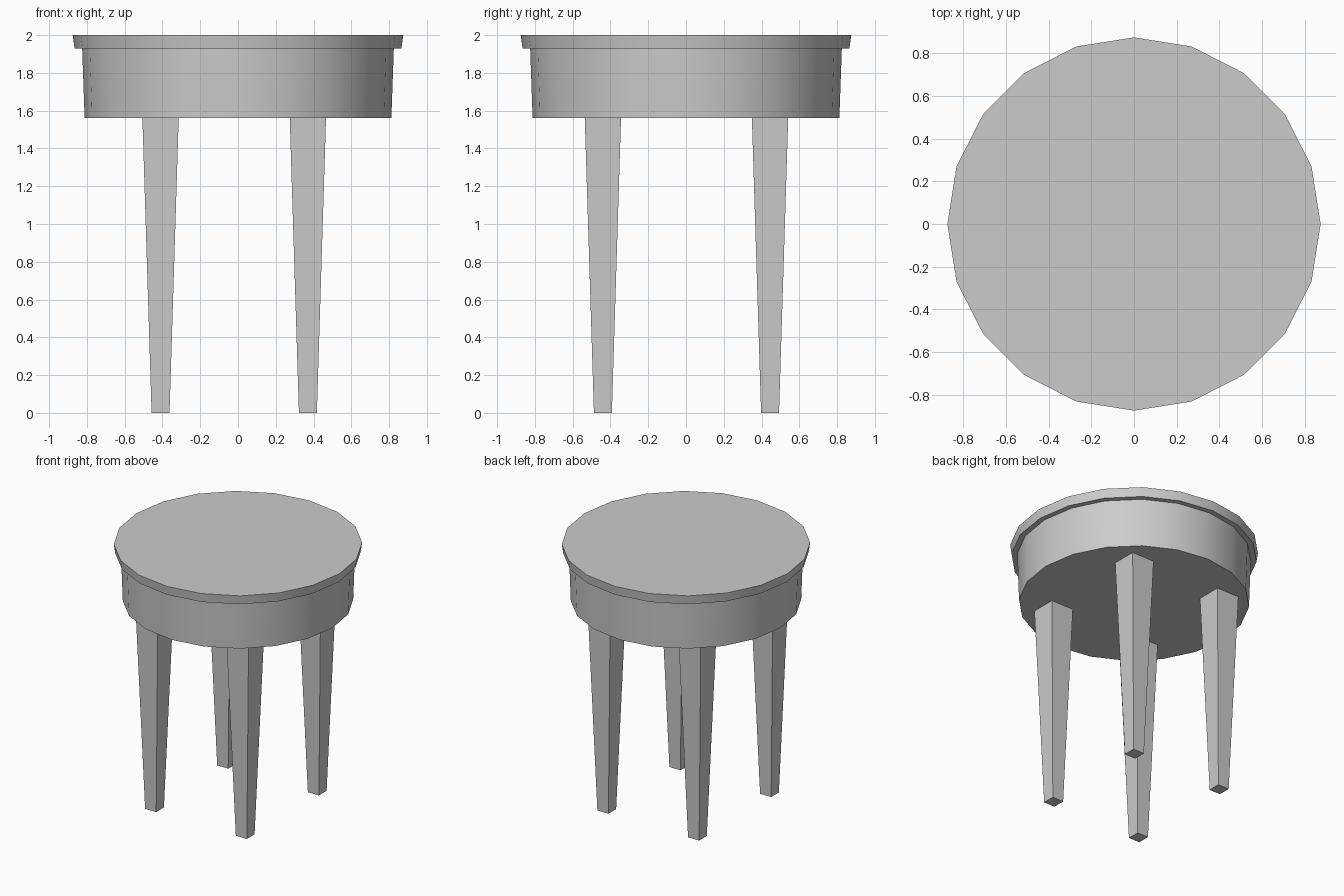
import bpy
import math

if "Cube" in bpy.data.objects:
    bpy.data.objects.remove(bpy.data.objects["Cube"])


def tapered(name, sides, r_bottom, r_top, z0, z1, x=0, y=0, turn=0, smooth=False):
    """Tapered prism standing between heights z0 and z1."""
    bpy.ops.mesh.primitive_cone_add(
        vertices=sides, radius1=r_bottom, radius2=r_top, depth=z1 - z0,
        location=(x, y, (z0 + z1) / 2), rotation=(0, 0, turn))
    obj = bpy.context.object
    obj.name = name
    if smooth:
        bpy.ops.object.shade_smooth_by_angle(angle=math.radians(30))
    return obj


# Twenty-sided top slab and the drum-shaped apron below it
tapered("table_top", 20, 0.865, 0.875, 1.93, 2.0, smooth=True)
tapered("apron", 20, 0.812, 0.825, 1.56, 1.93, smooth=True)

# Four square legs, narrowing toward the floor
root2 = math.sqrt(2)
for side, x in (("left", -0.41), ("right", 0.37)):
    for end, y in (("front", -0.44), ("back", 0.445)):
        tapered(f"{end}_{side}_leg", 4, 0.0475 * root2, 0.096 * root2,
                0.0, 1.56, x, y, turn=math.pi / 4)
